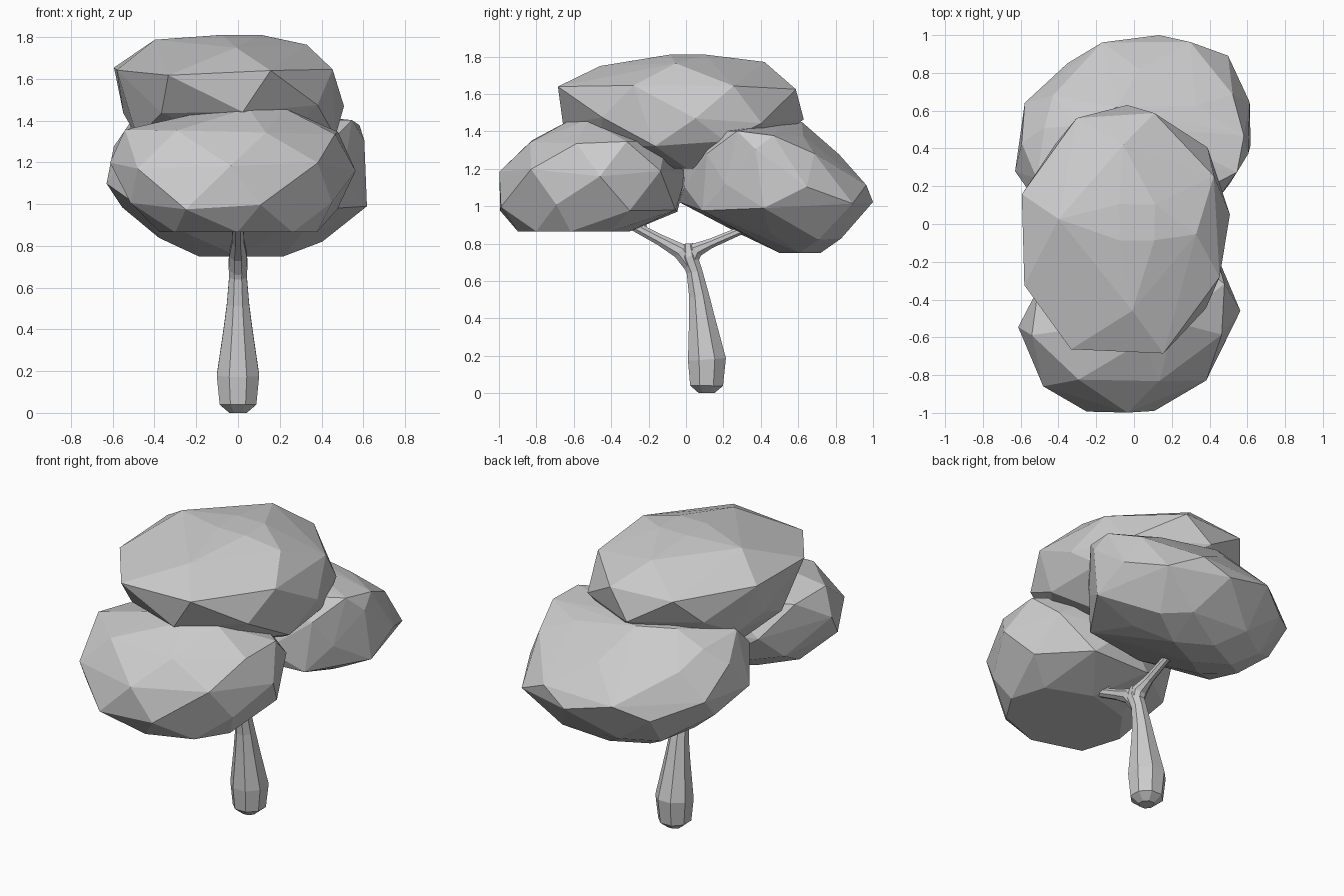
import bpy, bmesh, math, random
from mathutils import Vector

if "Cube" in bpy.data.objects:
    bpy.data.objects.remove(bpy.data.objects["Cube"])

random.seed(4)


def finish(name, bm):
    bmesh.ops.recalc_face_normals(bm, faces=bm.faces[:])
    mesh = bpy.data.meshes.new(name)
    bm.to_mesh(mesh)
    bm.free()
    obj = bpy.data.objects.new(name, mesh)
    bpy.context.collection.objects.link(obj)


def tube(name, path, sides=8):
    """Faceted limb along (y, z, radius) points in the x = 0 plane."""
    bm = bmesh.new()
    pts = [Vector((0, y, z)) for y, z, r in path]
    rings = []
    for i, p in enumerate(pts):
        t = (pts[min(i + 1, len(pts) - 1)] - pts[max(i - 1, 0)]).normalized()
        side = Vector((1, 0, 0))
        up = t.cross(side)
        ring = []
        for k in range(sides):
            a = math.tau * (k + 0.5) / sides
            ring.append(bm.verts.new(p + path[i][2] * (side * math.cos(a) + up * math.sin(a))))
        rings.append(ring)
    for a, b in zip(rings, rings[1:]):
        for k in range(sides):
            j = (k + 1) % sides
            bm.faces.new((a[k], a[j], b[j], b[k]))
    bm.faces.new(rings[0])
    bm.faces.new(rings[-1])
    finish(name, bm)


def foliage(name, rings, shear, power, sides=8):
    """Faceted clump: hull of staggered rings given as (z, x0, x1, y0, y1)."""
    bm = bmesh.new()
    for i, (z, x0, x1, y0, y1) in enumerate(rings):
        n = sides if x1 - x0 > 0.75 else 4
        for k in range(n):
            a = math.tau * (k + 0.5 * (i % 2)) / n + random.uniform(-0.1, 0.1)
            c, s = math.cos(a), math.sin(a)
            c, s = (math.copysign(abs(v) ** power, v) for v in (c, s))
            dy = s * (y1 - y0) / 2
            x = (x0 + x1) / 2 + c * (x1 - x0) / 2 + shear * dy
            dz = random.uniform(-0.025, 0.025) if 0 < i < len(rings) - 1 else 0
            bm.verts.new((x, (y0 + y1) / 2 + dy, z + dz))
    hull = bmesh.ops.convex_hull(bm, input=bm.verts[:])
    loose = {v for v in hull["geom_interior"] + hull["geom_unused"]
             if isinstance(v, bmesh.types.BMVert)}
    bmesh.ops.delete(bm, geom=list(loose), context='VERTS')
    finish(name, bm)


# Trunk and forked branches
tube("trunk", [(0.11, 0, 0.045), (0.11, 0.04, 0.095), (0.112, 0.18, 0.11),
               (0.085, 0.4, 0.075), (0.07, 0.52, 0.058), (0.045, 0.65, 0.046),
               (0.015, 0.73, 0.05), (0.01, 0.8, 0.03)])
tube("front_branch", [(0.05, 0.65, 0.04), (-0.03, 0.76, 0.046), (-0.14, 0.82, 0.032),
                      (-0.28, 0.895, 0.028), (-0.45, 1.0, 0.02)])
tube("back_branch", [(0.02, 0.69, 0.04), (0.05, 0.765, 0.045), (0.13, 0.8, 0.028),
                     (0.27, 0.86, 0.024), (0.5, 0.95, 0.02)])
tube("twig", [(-0.17, 0.84, 0.015), (-0.22, 0.88, 0.013), (-0.23, 0.95, 0.01)], 5)

# Three leaf clumps
foliage("front_leaves", [
    (0.865, -0.38, 0.38, -0.9, -0.3), (0.99, -0.54, 0.5, -1.02, -0.02),
    (1.18, -0.61, 0.56, -1.0, 0.0), (1.35, -0.55, 0.5, -0.86, -0.08),
    (1.46, -0.08, 0.22, -0.62, -0.42)], 0.12, 0.98)
foliage("back_leaves", [
    (0.75, -0.19, 0.22, 0.5, 0.72), (0.84, -0.38, 0.42, 0.26, 0.86),
    (1.0, -0.56, 0.63, -0.04, 1.0), (1.12, -0.63, 0.61, -0.05, 0.99),
    (1.28, -0.6, 0.61, -0.02, 0.82), (1.39, -0.55, 0.59, 0.1, 0.65),
    (1.45, -0.3, 0.05, 0.4, 0.62)], 0.16, 0.9)
foliage("top_leaves", [
    (1.2, -0.37, 0.3, -0.2, 0.18), (1.34, -0.54, 0.49, -0.5, 0.48),
    (1.46, -0.55, 0.51, -0.66, 0.63), (1.64, -0.62, 0.48, -0.74, 0.62),
    (1.77, -0.4, 0.33, -0.46, 0.42), (1.81, -0.12, 0.15, -0.12, 0.14)], 0.0, 0.97)
